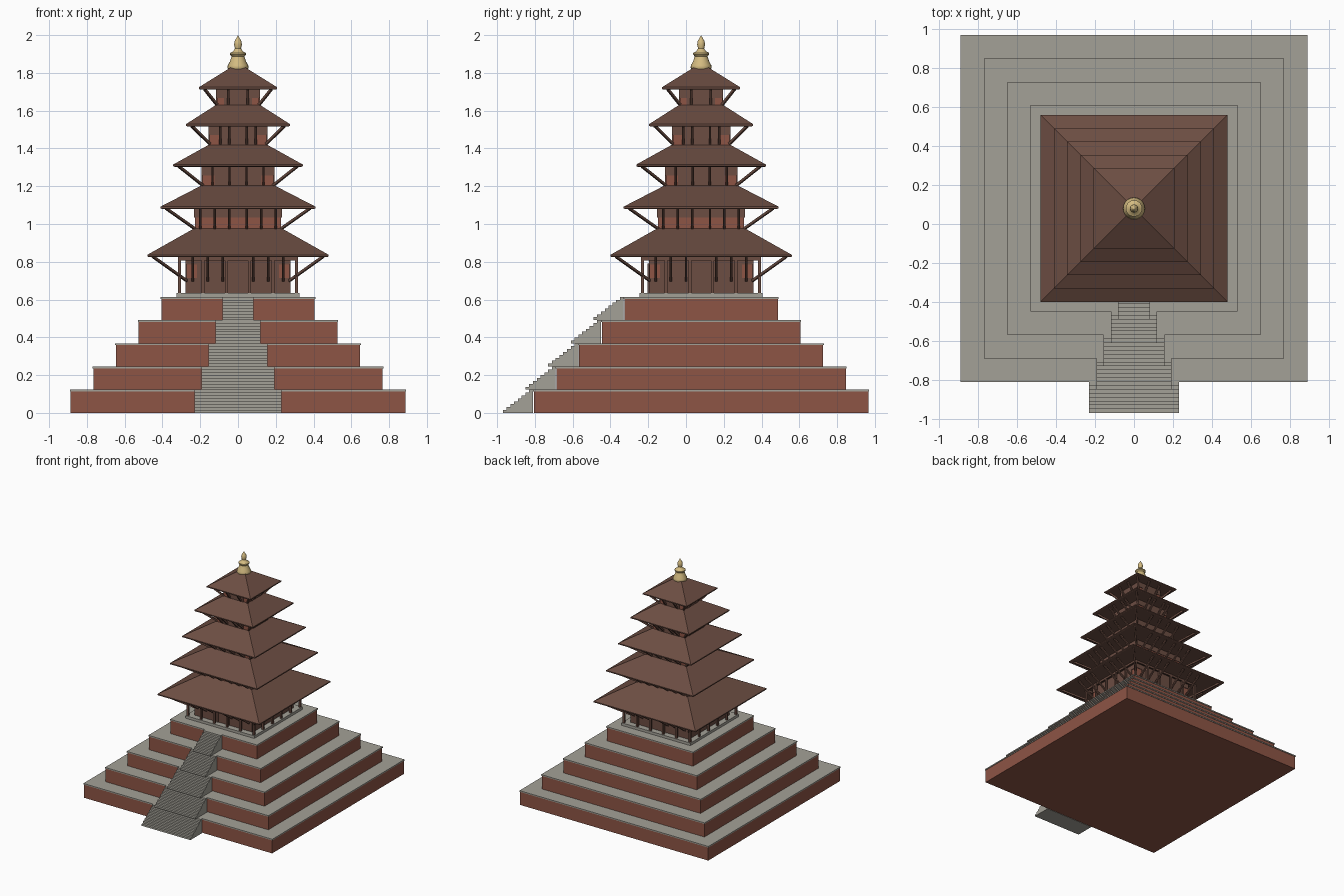
import bpy, bmesh, math
from mathutils import Matrix, Vector

if "Cube" in bpy.data.objects:
    bpy.data.objects.remove(bpy.data.objects["Cube"])

CY = 0.08  # centre of the tower in y


def material(name, color):
    m = bpy.data.materials.new(name)
    m.diffuse_color = (*color, 1)
    m.use_nodes = True
    m.node_tree.nodes["Principled BSDF"].inputs["Base Color"].default_value = m.diffuse_color
    return m


BRICK = material("red brick", (0.27, 0.09, 0.06))
STONE = material("grey stone", (0.37, 0.355, 0.31))
WOOD = material("brown timber", (0.15, 0.075, 0.055))
GOLD = material("pale gold", (0.66, 0.50, 0.22))


def finish(name, bm, mat, y=CY):
    bmesh.ops.recalc_face_normals(bm, faces=bm.faces)
    me = bpy.data.meshes.new(name)
    bm.to_mesh(me)
    bm.free()
    me.materials.append(mat)
    ob = bpy.data.objects.new(name, me)
    ob.location.y = y
    bpy.context.collection.objects.link(ob)
    return ob


def add_box(bm, x0, x1, y0, y1, z0, z1, rot=Matrix()):
    m = Matrix.Translation(((x0 + x1) / 2, (y0 + y1) / 2, (z0 + z1) / 2))
    s = Matrix.Diagonal((x1 - x0, y1 - y0, z1 - z0, 1))
    bmesh.ops.create_cube(bm, size=1, matrix=rot @ m @ s)


def add_beam(bm, a, b, w, rot):
    a, b = Vector(a), Vector(b)
    d = b - a
    m = Matrix.Translation((a + b) / 2) @ d.to_track_quat('Z', 'X').to_matrix().to_4x4()
    bmesh.ops.create_cube(bm, size=1, matrix=rot @ m @ Matrix.Diagonal((w, w, d.length, 1)))


def block(name, half, z0, z1, mat):
    bm = bmesh.new()
    add_box(bm, -half, half, -half, half, z0, z1)
    return finish(name, bm, mat)


def square_rings(name, rings, mat):
    """Closed solid through square rings given as (half width, z)."""
    bm = bmesh.new()
    loops = [[bm.verts.new((sx * h, sy * h, z)) for sx, sy in ((-1, -1), (1, -1), (1, 1), (-1, 1))]
             for h, z in rings]
    for a, b in zip(loops, loops[1:]):
        for i in range(4):
            j = (i + 1) % 4
            bm.faces.new((a[i], a[j], b[j], b[i]))
    bm.faces.new(loops[0])
    bm.faces.new(loops[-1])
    return finish(name, bm, mat)


SIDES = [Matrix.Rotation(i * math.pi / 2, 4, 'Z') for i in range(4)]

# Stepped base with stone paving and one stair flight per terrace
H = 0.1228
STEPS = 8
for t in range(5):
    half, z0, z1 = 0.89 - 0.12 * t, t * H, (t + 1) * H
    block(f"terrace_{t + 1}", half - 0.004, z0, z1 - 0.01, BRICK)
    block(f"terrace_paving_{t + 1}", half, z1 - 0.01, z1, STONE)
    face = CY - half
    start = face - 0.16
    pts = []
    for i in range(STEPS):
        y = start + 0.02 * i
        pts += [(y, z0 + i * H / STEPS), (y, z0 + (i + 1) * H / STEPS)]
    pts += [(face, z1), (face, z0)]
    w = 0.23 - 0.037 * t
    bm = bmesh.new()
    f = bm.faces.new([bm.verts.new((-w, y, z)) for y, z in pts])
    ext = bmesh.ops.extrude_face_region(bm, geom=[f])
    bmesh.ops.translate(bm, vec=(2 * w, 0, 0),
                        verts=[v for v in ext["geom"] if isinstance(v, bmesh.types.BMVert)])
    finish(f"stair_flight_{t + 1}", bm, STONE, 0)

# Plinth under the colonnade
block("plinth", 0.325, 5 * H, 0.636, STONE)

# Ground storey colonnade
bm = bmesh.new()
for rot in SIDES:
    for x in (-0.31, -0.185, -0.06, 0.06, 0.185):
        add_box(bm, x - 0.008, x + 0.008, -0.318, -0.302, 0.636, 0.83, rot)
    add_box(bm, -0.302, 0.302, -0.316, -0.304, 0.808, 0.83, rot)
finish("colonnade", bm, WOOD)

# Storeys: wall half, wall base, eave z, eave half, roof top z, roof top half, strut foot z, strut offsets
STOREYS = [
    (0.272, 0.636, 0.825, 0.48, 0.975, 0.235, 0.70, (0.08, 0.16, 0.24)),
    (0.228, 0.965, 1.08, 0.41, 1.203, 0.195, 0.975, (0.047, 0.123, 0.2)),
    (0.187, 1.195, 1.303, 0.343, 1.418, 0.157, 1.205, (0.045, 0.135)),
    (0.15, 1.41, 1.517, 0.275, 1.63, 0.117, 1.425, (0.047, 0.095)),
    (0.112, 1.62, 1.712, 0.207, 1.828, 0.04, 1.632, (0.052,)),
]
for n, (wall, base, eave, out, top, neck, foot, offsets) in enumerate(STOREYS, 1):
    block(f"wall_{n}", wall, base, eave + 0.004, BRICK)
    square_rings(f"roof_{n}", [(out - 0.006, eave), (out, eave + 0.003), (out, eave + 0.012),
                               (neck, top)], WOOD)

    # Timber panels on each wall
    bm = bmesh.new()
    for rot in SIDES:
        def panel(x0, x1, z0, z1):
            add_box(bm, x0, x1, -wall - 0.005, -wall + 0.002, z0, z1, rot)
        if n == 1:
            panel(-wall + 0.055, wall - 0.055, base, eave)
            for s in (-1, 1):
                a, b = sorted((s * (wall - 0.055), s * wall))
                panel(a, b, base, 0.715)
                panel(a, b, 0.785, eave)
        else:
            panel(-wall, wall, eave - 0.045, eave)
            if n > 2:
                panel(-wall * 0.66, wall * 0.66, base, eave - 0.045)
    finish(f"wall_panels_{n}", bm, WOOD)

    # Slanted roof struts, along each side and at the corners
    bm = bmesh.new()
    tip = out - 0.03
    for rot in SIDES:
        for x in offsets:
            for s in (-1, 1):
                add_beam(bm, (s * x, -wall, foot), (s * x, -tip, eave + 0.002), 0.013, rot)
        add_beam(bm, (-wall, -wall, foot), (-tip, -tip, eave + 0.002), 0.013, rot)
    finish(f"roof_struts_{n}", bm, WOOD)

# Doorway frame on the front
bm = bmesh.new()
for s in (-1, 1):
    add_box(bm, s * 0.05 - 0.006, s * 0.05 + 0.006, -0.284, -0.27, 0.636, 0.79)
add_box(bm, -0.056, 0.056, -0.284, -0.27, 0.778, 0.79)
finish("door_frame", bm, WOOD)

# Turned finial
PROFILE = [(0.0, 1.815), (0.05, 1.815), (0.056, 1.828), (0.054, 1.84), (0.042, 1.862),
           (0.034, 1.888), (0.042, 1.897), (0.042, 1.906), (0.026, 1.914), (0.016, 1.93),
           (0.021, 1.95), (0.018, 1.968), (0.008, 1.985), (0.0, 2.0)]
bm = bmesh.new()
vs = [bm.verts.new((r, 0, z)) for r, z in PROFILE]
es = [bm.edges.new(p) for p in zip(vs, vs[1:])]
bmesh.ops.spin(bm, geom=vs + es, cent=(0, 0, 0), axis=(0, 0, 1), angle=2 * math.pi, steps=20)
bmesh.ops.remove_doubles(bm, verts=bm.verts, dist=0.0005)
finial = finish("finial", bm, GOLD)
bpy.context.view_layer.objects.active = finial
finial.select_set(True)
bpy.ops.object.shade_smooth_by_angle(angle=math.radians(40))
